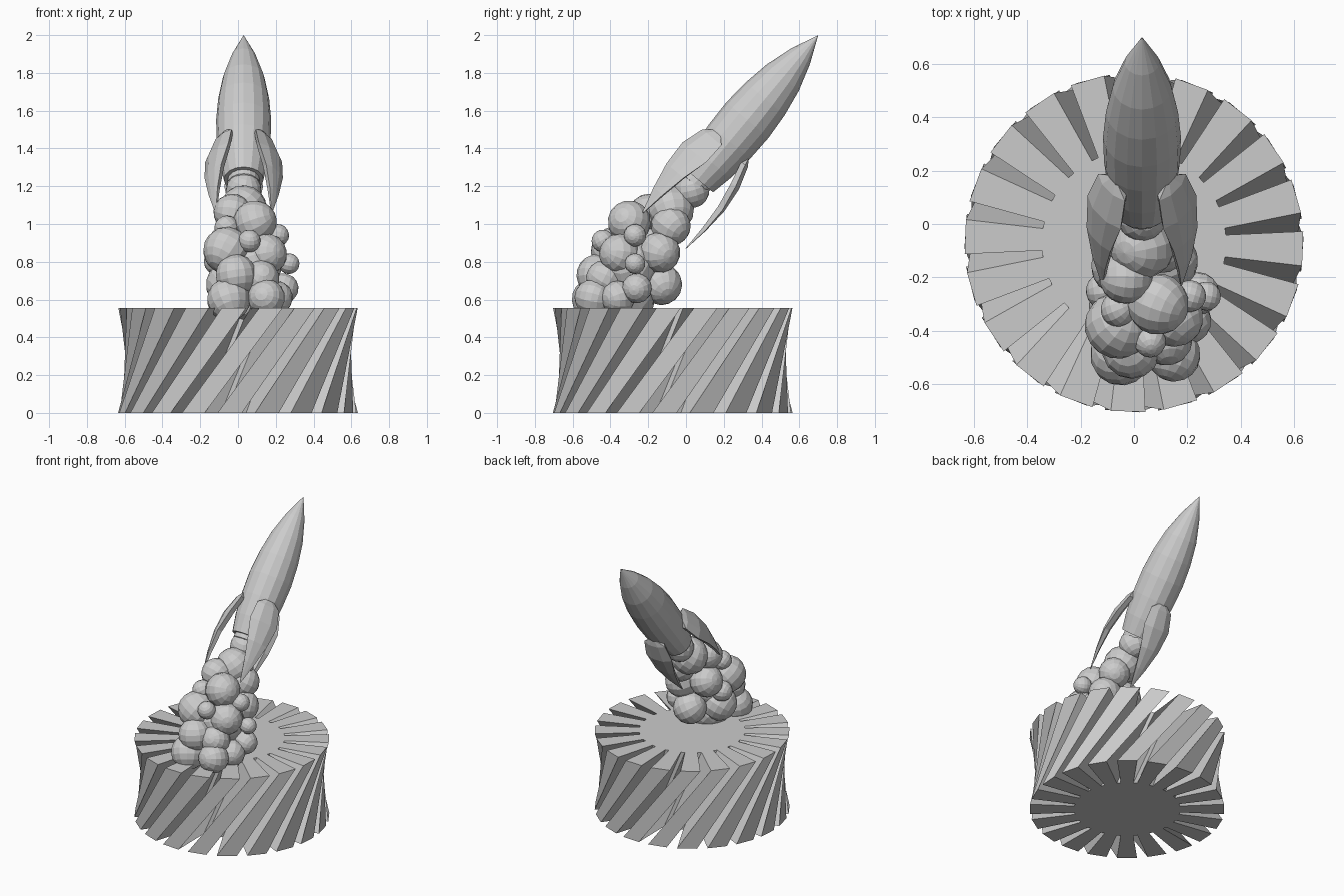
import bpy, bmesh
from math import sin, cos, pi, radians
from mathutils import Vector, Matrix

cube = bpy.data.objects.get("Cube")
if cube:
    bpy.data.objects.remove(cube, do_unlink=True)

grey = bpy.data.materials.new("plain_grey")
grey.use_nodes = True
grey.diffuse_color = (0.6, 0.6, 0.6, 1)
grey.node_tree.nodes["Principled BSDF"].inputs["Base Color"].default_value = (0.6, 0.6, 0.6, 1)


def finish(name, bm, matrix=None):
    bmesh.ops.recalc_face_normals(bm, faces=bm.faces[:])
    mesh = bpy.data.meshes.new(name)
    bm.to_mesh(mesh)
    bm.free()
    mesh.materials.append(grey)
    obj = bpy.data.objects.new(name, mesh)
    bpy.context.collection.objects.link(obj)
    if matrix is not None:
        obj.matrix_world = matrix
    return obj


def loft(bm, rings, closed=True):
    for low, high in zip(rings, rings[1:]):
        n = len(low)
        for i in range(n if closed else n - 1):
            j = (i + 1) % n
            bm.faces.new((low[i], low[j], high[j], high[i]))


# Slotted drum, twisted between its flat bottom and top
TEETH, OUTER, INNER, HEIGHT = 20, 0.635, 0.345, 0.555
TWIST = radians(38)
bm = bmesh.new()
rings = []
for z, turn in ((0, -TWIST), (HEIGHT, 0)):
    ring = []
    for k in range(TEETH):
        slot = radians(7) + 2 * pi * k / TEETH + turn
        for radius, half in ((OUTER, -0.035), (INNER, -0.013), (INNER, 0.013), (OUTER, 0.035)):
            a = slot + half / radius
            ring.append(bm.verts.new((radius * cos(a), radius * sin(a) - 0.07, z)))
    rings.append(ring)
loft(bm, rings)
# caps: a central disc plus one quad per tooth
for ring in rings:
    bm.faces.new([v for i, v in enumerate(ring) if i % 4 in (1, 2)])
    for k in range(TEETH):
        bm.faces.new([ring[(4 * k + s) % len(ring)] for s in (2, 3, 4, 5)])
finish("twisted_base", bm)

# Rocket frame: local z runs along the tilted axis, local -y points up and forward
base = Vector((0.03, 0.075, 1.25))
tip = Vector((0.03, 0.70, 2.0))
axis = (tip - base).normalized()
side = Vector((1, 0, 0))
under = axis.cross(side)
if under.z > 0:
    under, side = -under, -side
frame = Matrix((side, under, axis)).transposed().to_4x4()
frame.translation = base
length = (tip - base).length

# Rocket body turned from a profile
profile = [(-0.06, 0.07), (-0.05, 0.085), (-0.02, 0.085), (-0.02, 0.105), (0.1, 0.128),
           (0.25, 0.142), (0.4, 0.146), (0.55, 0.135), (0.7, 0.11), (0.85, 0.065)]
bm = bmesh.new()
SIDES = 16
rings = [[bm.verts.new((r * cos(2 * pi * i / SIDES), r * sin(2 * pi * i / SIDES), t * length))
          for i in range(SIDES)] for t, r in profile]
loft(bm, rings)
bm.faces.new(rings[0])
nose = bm.verts.new((0, 0, length))
for i in range(SIDES):
    bm.faces.new((rings[-1][i], rings[-1][(i + 1) % SIDES], nose))
finish("rocket_body", bm, frame)

# Three curved leaf fins: along the axis, radius, half angle, thickness
leaf = [(0.235, 0.14, 14, 0.02), (0.2, 0.165, 30, 0.035), (0.08, 0.205, 30, 0.04),
        (-0.06, 0.217, 20, 0.035), (-0.2, 0.207, 11, 0.022), (-0.34, 0.187, 1, 0.004)]
for name, heading in (("lower_fin", 90), ("right_fin", 217), ("left_fin", 323)):
    bm = bmesh.new()
    rings = []
    for z, r, half, thick in leaf:
        ring = []
        for rad, steps in ((r, (-1, -0.4, 0.4, 1)), (r - thick, (0.9, 0, -0.9))):
            for s in steps:
                a = radians(heading + half * s)
                ring.append(bm.verts.new((rad * cos(a), rad * sin(a), z)))
        rings.append(ring)
    loft(bm, rings)
    bm.faces.new(rings[0])
    bm.faces.new(rings[-1])
    finish(name, bm, frame)

# Smoke puffs: x, y, z, radius
puffs = [
    (0.03, 0.03, 1.18, 0.095), (0.03, -0.08, 1.08, 0.125), (0.09, -0.30, 1.01, 0.115),
    (-0.03, -0.2, 1.06, 0.1), (-0.06, -0.32, 0.98, 0.065), (0.1, -0.08, 0.99, 0.105),
    (-0.06, -0.38, 0.86, 0.125), (0.15, -0.35, 0.84, 0.11), (0.06, -0.44, 0.91, 0.06),
    (-0.05, -0.16, 0.89, 0.11), (0.13, -0.14, 0.85, 0.11), (0.21, -0.27, 0.94, 0.06),
    (-0.01, -0.47, 0.73, 0.11), (0.12, -0.43, 0.71, 0.1), (-0.05, -0.3, 0.68, 0.12),
    (0.27, -0.27, 0.79, 0.055), (0.24, -0.26, 0.66, 0.08), (0.06, -0.13, 0.68, 0.11),
    (-0.05, -0.49, 0.6, 0.115), (0.15, -0.49, 0.61, 0.1), (0.2, -0.36, 0.61, 0.09),
    (-0.11, -0.25, 0.8, 0.07), (0.07, -0.3, 0.78, 0.16), (0.06, -0.32, 0.62, 0.16),
]
for x, y, z, r in puffs:
    bm = bmesh.new()
    bmesh.ops.create_uvsphere(bm, u_segments=14, v_segments=9, radius=r)
    tilt = Matrix.Rotation(x * 9, 4, "X") @ Matrix.Rotation(y * 7, 4, "Y")
    finish("smoke_puff", bm, Matrix.Translation((x, y, z)) @ tilt)
